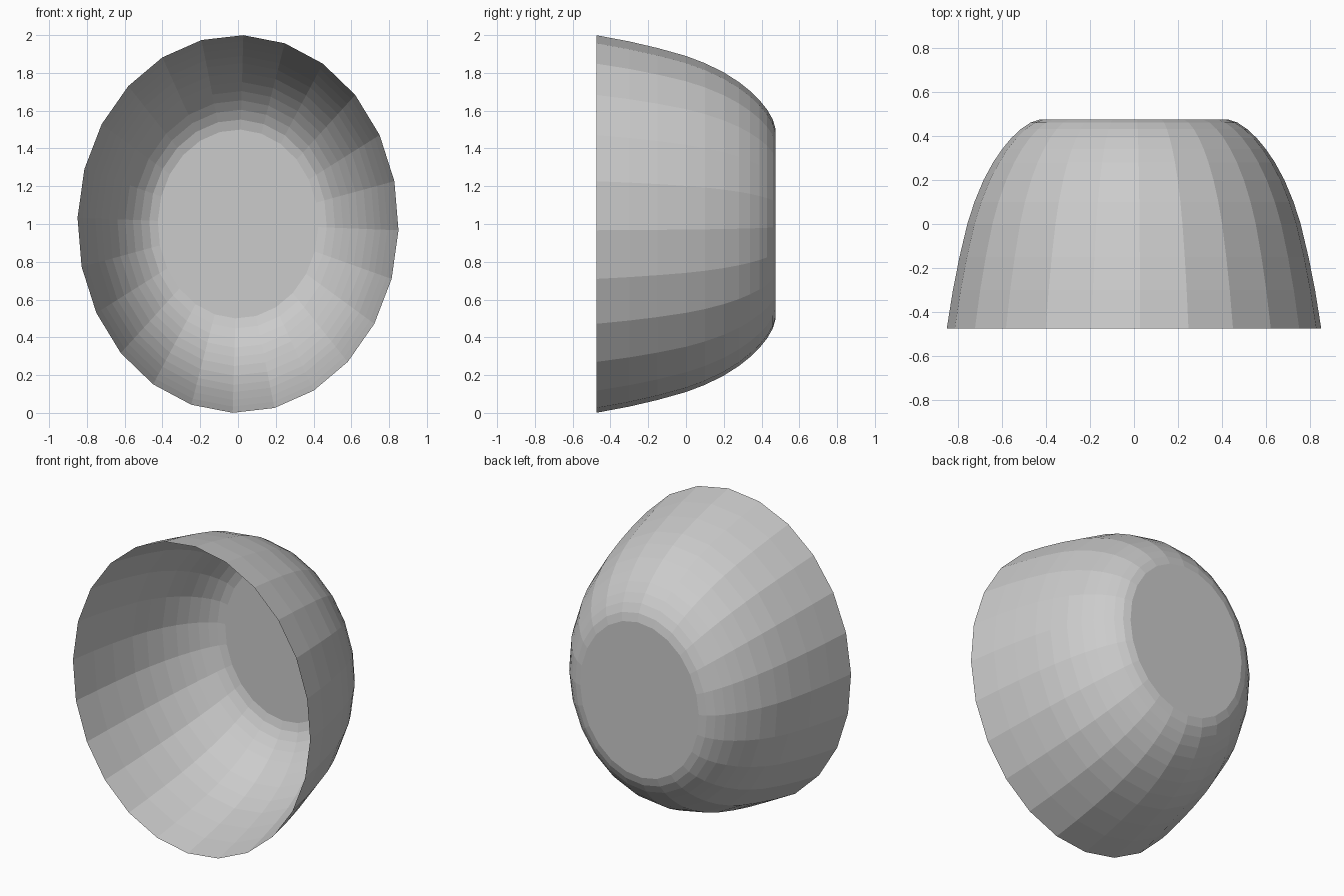
import bpy, bmesh
from math import cos, sin, radians, tau

if "Cube" in bpy.data.objects:
    bpy.data.objects.remove(bpy.data.objects["Cube"])

SIDES = 24
WIDTH = 0.85            # half width; half height is 1
TILT = radians(-1.9)    # slight rotation of the facets

# Bowl profile: (depth y, radius) from open rim to flat back
PROFILE = [(-0.475, 1.0), (-0.3, 0.967), (-0.15, 0.932), (0.0, 0.89),
           (0.1, 0.852), (0.2, 0.803), (0.28, 0.752), (0.34, 0.704),
           (0.39, 0.655), (0.43, 0.605), (0.46, 0.553), (0.475, 0.5)]


def ring(bm, y, r):
    """Oval ring of vertices at depth y."""
    angles = [TILT + tau * i / SIDES for i in range(SIDES)]
    return [bm.verts.new((WIDTH * r * cos(a), y, 1 + r * sin(a))) for a in angles]


# Thin open oval bowl, flat shaded
bm = bmesh.new()
rings = [ring(bm, y, r) for y, r in PROFILE]
for a, b in zip(rings, rings[1:]):
    for i in range(SIDES):
        j = (i + 1) % SIDES
        bm.faces.new((a[i], a[j], b[j], b[i]))
# Flat back
bm.faces.new(rings[-1])
bmesh.ops.recalc_face_normals(bm, faces=bm.faces)

mesh = bpy.data.meshes.new("oval_bowl")
bm.to_mesh(mesh)
bm.free()
bowl = bpy.data.objects.new("oval_bowl", mesh)
bpy.context.collection.objects.link(bowl)
